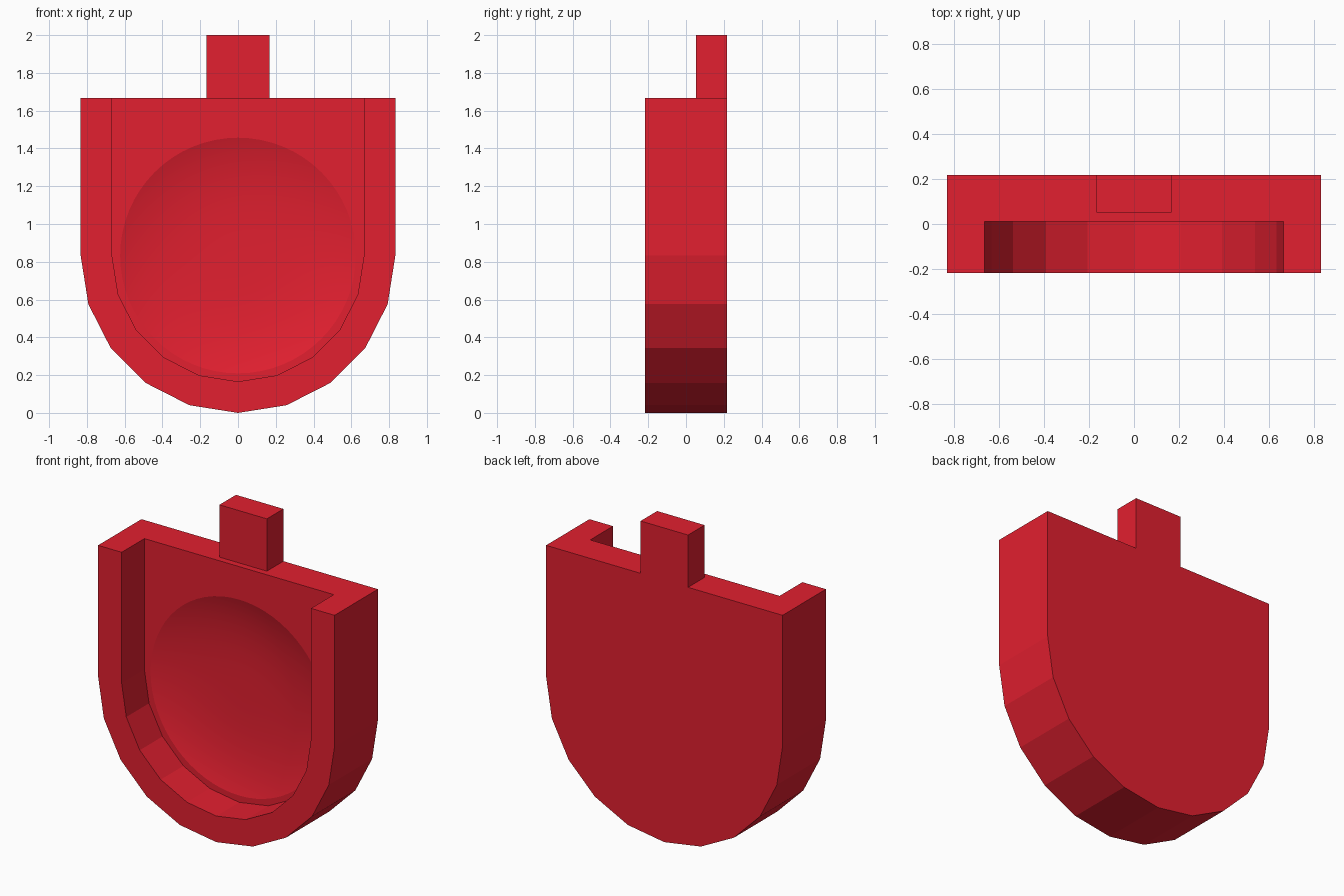
import bpy, bmesh, math

if "Cube" in bpy.data.objects:
    bpy.data.objects.remove(bpy.data.objects["Cube"])

CZ, TOP = 0.833, 1.667          # arc centre height, top edge of the body
FRONT, FLOOR, BACK = -0.218, 0.011, 0.218

red = bpy.data.materials.new("red")
red.diffuse_color = (0.76, 0.014, 0.029, 1)
red.use_nodes = True
red.node_tree.nodes["Principled BSDF"].inputs["Base Color"].default_value = red.diffuse_color


def finish(name, bm):
    bmesh.ops.recalc_face_normals(bm, faces=bm.faces)
    me = bpy.data.meshes.new(name)
    bm.to_mesh(me)
    bm.free()
    ob = bpy.data.objects.new(name, me)
    bpy.context.collection.objects.link(ob)
    me.materials.append(red)
    return ob


def prism(name, pts, y0, y1):
    """Extrude an x-z outline from y0 to y1."""
    bm = bmesh.new()
    face = bm.faces.new([bm.verts.new((x, y0, z)) for x, z in pts])
    out = bmesh.ops.extrude_face_region(bm, geom=[face])
    verts = [v for v in out["geom"] if isinstance(v, bmesh.types.BMVert)]
    bmesh.ops.translate(bm, verts=verts, vec=(0, y1 - y0, 0))
    return finish(name, bm)


def u_outline(r, top):
    """Straight sides above a ten-sided half circle."""
    arc = [math.pi * (1 + i / 10) for i in range(11)]
    return ([(-r, top)] + [(r * math.cos(a), CZ + r * math.sin(a)) for a in arc]
            + [(r, top)])


def dish_cutter(radius, depth, segs=64, rings=12):
    """Shallow bowl, flatter in the middle, closed by a disc before the floor."""
    bm = bmesh.new()
    pole = bm.verts.new((0, FLOOR + depth, CZ))
    prev = None
    for i in range(1, rings + 1):
        s = 1.04 * i / rings
        y, r = FLOOR + depth * (1 - s ** 3), radius * s
        ring = [bm.verts.new((r * math.cos(a), y, CZ + r * math.sin(a)))
                for a in (2 * math.pi * k / segs for k in range(segs))]
        for k in range(segs):
            n = (k + 1) % segs
            if prev:
                bm.faces.new((prev[k], prev[n], ring[n], ring[k]))
            else:
                bm.faces.new((pole, ring[n], ring[k]))
        prev = ring
    bm.faces.new(prev)
    return finish("dish_cutter", bm)


# Body with an open-topped pocket and a round dish in the pocket floor
body = prism("body", u_outline(0.833, TOP), FRONT, BACK)
pocket = prism("pocket_cutter", u_outline(0.667, TOP + 0.2), FRONT - 0.2, FLOOR)
dish = dish_cutter(0.625, 0.065)
bpy.context.view_layer.objects.active = body
for cutter in (pocket, dish):
    mod = body.modifiers.new(cutter.name, "BOOLEAN")
    mod.operation, mod.solver, mod.object = "DIFFERENCE", "EXACT", cutter
    bpy.ops.object.modifier_apply(modifier=mod.name)
    bpy.data.objects.remove(cutter)

# Only the dish is smooth; the rest stays faceted
bpy.ops.object.select_all(action="DESELECT")
body.select_set(True)
bpy.ops.object.shade_smooth_by_angle(angle=math.radians(8))

# Tab standing on the top edge, flush with the back
prism("top_tab", [(-0.167, TOP), (0.167, TOP), (0.167, 2), (-0.167, 2)], 0.052, BACK)
